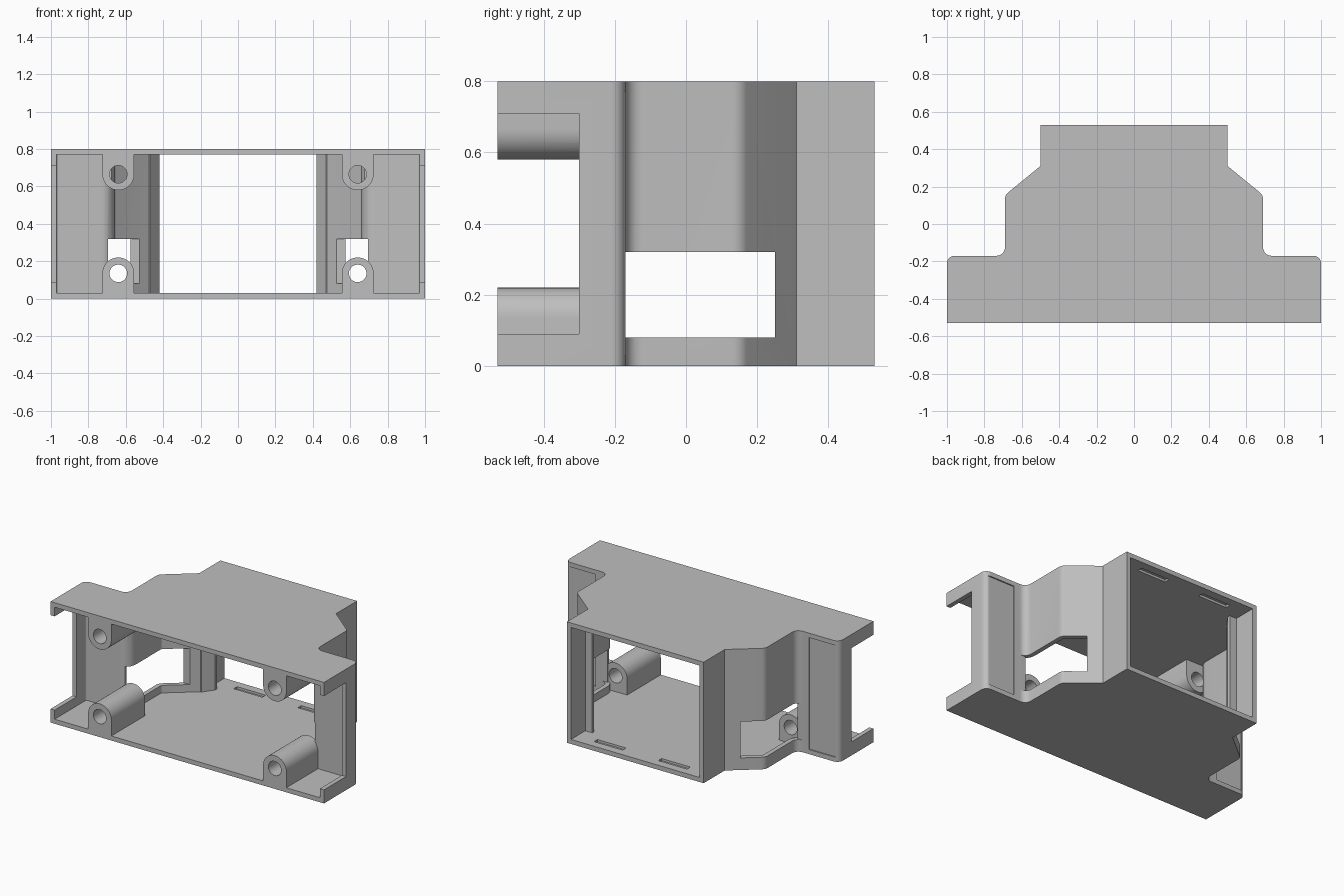
import bpy, bmesh, math
from mathutils import Vector

cube = bpy.data.objects.get("Cube")
if cube:
    bpy.data.objects.remove(cube, do_unlink=True)

HEIGHT, WALL = 0.8, 0.03
FRONT, BACK = -0.53, 0.53

grey = bpy.data.materials.new("light grey plastic")
grey.use_nodes = True
colour = (0.52, 0.52, 0.52, 1)
grey.diffuse_color = colour
grey.node_tree.nodes["Principled BSDF"].inputs["Base Color"].default_value = colour


def prism(name, pts, lo, hi, axis="z"):
    """Extrude a 2D outline along z, or an (x, z) outline along y."""
    place = (lambda p, d: (p[0], p[1], d)) if axis == "z" else (lambda p, d: (p[0], d, p[1]))
    bm = bmesh.new()
    face = bm.faces.new([bm.verts.new(place(p, lo)) for p in pts])
    ext = bmesh.ops.extrude_face_region(bm, geom=[face])
    shift = Vector(place((0, 0), hi - lo))
    bmesh.ops.translate(bm, vec=shift, verts=[v for v in ext["geom"] if isinstance(v, bmesh.types.BMVert)])
    bmesh.ops.recalc_face_normals(bm, faces=bm.faces)
    mesh = bpy.data.meshes.new(name)
    bm.to_mesh(mesh)
    bm.free()
    mesh.materials.append(grey)
    ob = bpy.data.objects.new(name, mesh)
    bpy.context.collection.objects.link(ob)
    return ob


def box(name, s, x, y, z):
    """Box on side s (+1 or -1) from x, y and z ranges."""
    a, b = s * x[0], s * x[1]
    return prism(name, [(a, y[0]), (b, y[0]), (b, y[1]), (a, y[1])], *z)


def combine(target, tool, operation):
    mod = target.modifiers.new(operation, "BOOLEAN")
    mod.operation, mod.solver, mod.object = operation, "EXACT", tool
    bpy.context.view_layer.objects.active = target
    bpy.ops.object.modifier_apply(modifier=mod.name)
    bpy.data.objects.remove(tool, do_unlink=True)


def rounded(path, segments=6):
    """Round the corners of an open path of (x, y, radius) points."""
    out = []
    for i, (x, y, r) in enumerate(path):
        p = Vector((x, y))
        if not r:
            out.append(p)
            continue
        a = (Vector(path[i - 1][:2]) - p).normalized()
        b = (Vector(path[i + 1][:2]) - p).normalized()
        half = a.angle(b) / 2
        centre = p + (a + b).normalized() * (r / math.sin(half))
        start = p + a * (r / math.tan(half)) - centre
        end = p + b * (r / math.tan(half)) - centre
        turn = start.angle(end)
        for k in range(segments + 1):
            t = k / segments
            out.append(centre + (start * math.sin((1 - t) * turn) + end * math.sin(t * turn)) / math.sin(turn))
    return out


def inset(path, d):
    """Offset an open path sideways, towards the inside of the case."""
    out = []
    for i, p in enumerate(path):
        dirs = []
        if i > 0:
            dirs.append((p - path[i - 1]).normalized())
        if i < len(path) - 1:
            dirs.append((path[i + 1] - p).normalized())
        normals = [Vector((v.y, -v.x)) for v in dirs]
        n = sum(normals, Vector((0, 0))).normalized()
        out.append(p + n * (d / n.dot(normals[0])))
    return out


def mirrored(path):
    return list(path) + [(-p[0], p[1]) for p in reversed(path)]


# Case: stepped outline, hollowed and open at front and back
side = rounded([(0.5, BACK, 0), (0.5, 0.31, 0), (0.69, 0.155, 0.05),
                (0.69, -0.17, 0.045), (1, -0.17, 0.04), (1, FRONT, 0)])
case = prism("case", mirrored(side), 0, HEIGHT)
inner = inset(side, WALL)
inner = [Vector((inner[0].x, 0.6))] + inner + [Vector((inner[-1].x, -0.6))]
combine(case, prism("cavity", mirrored(inner), WALL, HEIGHT - WALL), "DIFFERENCE")

for s in (1, -1):
    # Side window and front end notch
    for x, y0 in ((0.695, -0.25), (0.8, -0.17)):
        combine(case, box("window", s, (0.45, x), (y0, 0.25), (0.08, 0.32)), "DIFFERENCE")
    combine(case, box("notch", s, (0.9, 1.1), (-0.6, -0.3), (0.09, 0.71)), "DIFFERENCE")
    # Shallow panel behind the flange
    combine(case, box("panel", s, (0.78, 0.975), (-0.178, -0.1), (0.03, 0.77)), "DIFFERENCE")
    # Rib that stops the back panel
    rib = [(0.485, 0.29), (0.47, 0.29), (0.42, 0.36), (0.42, 0.38), (0.485, 0.38)]
    combine(case, prism("rib", [(s * x, y) for x, y in rib], 0.02, 0.78), "UNION")
    # Latch slots in floor and ceiling
    for z in ((0.015, 0.1), (0.7, 0.785)):
        combine(case, box("slot", s, (0.13, 0.34), (0.44, 0.475), z), "DIFFERENCE")
    # Screw bosses with bores
    for up in (1, -1):
        cx, cz = s * 0.64, 0.4 - up * 0.265
        arc = [math.pi * k / 20 for k in range(21)]
        shape = [(cx + 0.085 * math.cos(a), cz + up * 0.085 * math.sin(a)) for a in arc]
        foot = 0.4 - up * 0.385
        shape += [(cx - 0.085, foot), (cx + 0.085, foot)]
        combine(case, prism("boss", shape, FRONT, -0.178, "y"), "UNION")
        ring = [math.tau * k / 28 for k in range(28)]
        bore = [(cx + 0.047 * math.cos(a), cz + 0.047 * math.sin(a)) for a in ring]
        combine(case, prism("bore", bore, -0.6, -0.172, "y"), "DIFFERENCE")

# Smooth the rounded parts, keep edges crisp
bpy.ops.object.select_all(action="DESELECT")
case.select_set(True)
bpy.context.view_layer.objects.active = case
bpy.ops.object.shade_smooth_by_angle(angle=math.radians(30))
